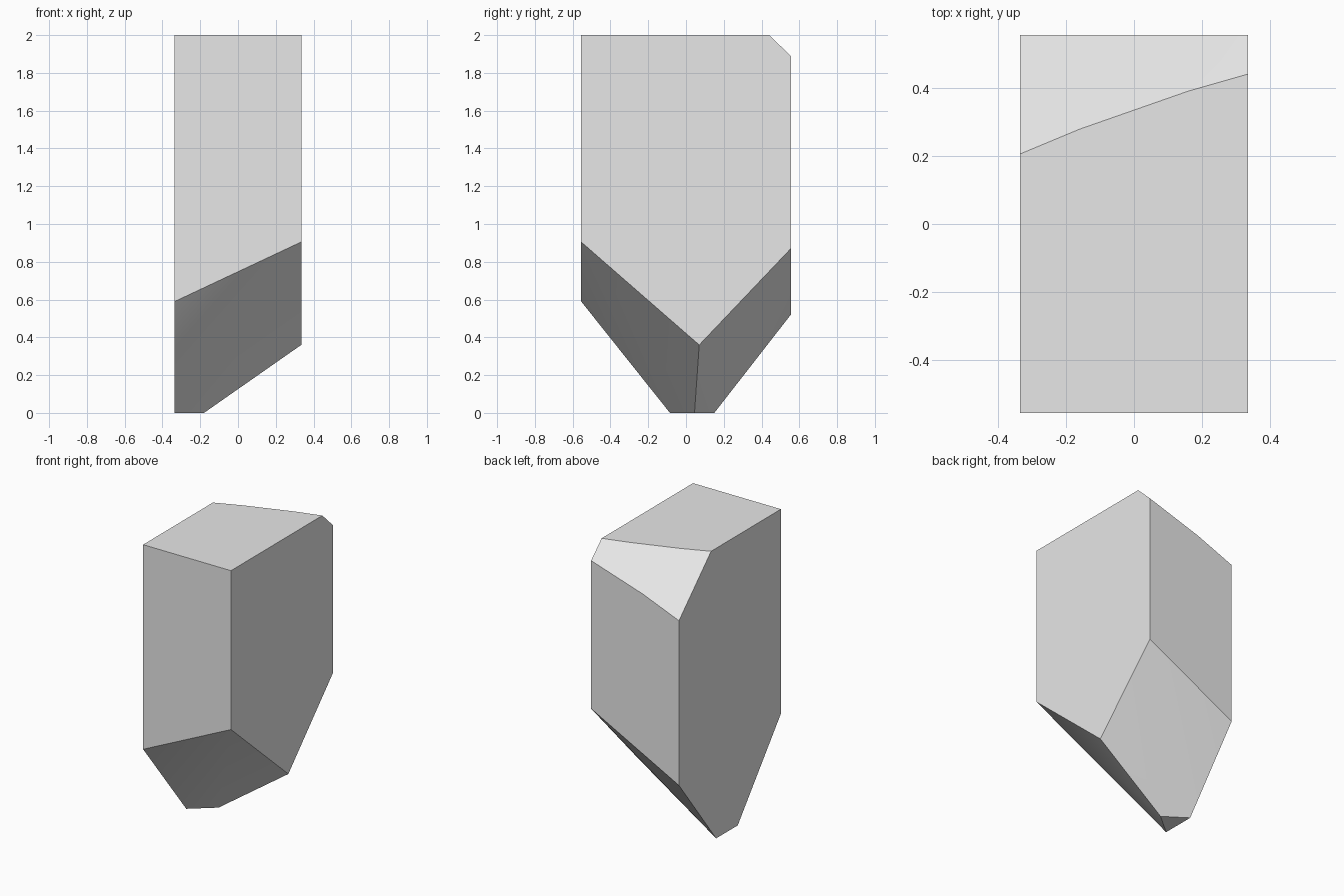
import bpy
import bmesh

# Remove the default object
default = bpy.data.objects.get("Cube")
if default:
    bpy.data.objects.remove(default, do_unlink=True)

# Single plain grey material
GREY = (0.8, 0.8, 0.8, 1.0)
mat = bpy.data.materials.new("light grey")
mat.use_nodes = True
mat.diffuse_color = GREY
bsdf = mat.node_tree.nodes["Principled BSDF"]
bsdf.inputs["Base Color"].default_value = GREY
bsdf.inputs["Roughness"].default_value = 0.8

W, D, H = 0.335, 0.555, 2.0   # half width, half depth, height

# Side outlines (y, z)
right_outline = [(-D, H), (-D, 0.59), (-0.085, 0), (0.15, 0),
                 (D, 0.52), (D, 1.655), (0.205, H)]
left_outline = [(-D, H), (-D, 0.905), (0.07, 0.36),
                (D, 0.87), (D, 1.89), (0.44, H)]

points = [(-W, y, z) for y, z in right_outline]
points += [(W, y, z) for y, z in left_outline]

# Tip corner, then the slightly bowed edges of the top chamfer
points.append((-0.18, 0.045, 0))
points += [(-0.16, 0.278, H), (0.16, 0.39, H)]
points += [(-0.06, D, 1.765), (0.145, D, 1.83)]

# Faceted stone block
bm = bmesh.new()
for p in points:
    bm.verts.new(p)
hull = bmesh.ops.convex_hull(bm, input=bm.verts[:])
loose = [v for v in bm.verts if not v.link_faces]
bmesh.ops.delete(bm, geom=loose, context="VERTS")
bmesh.ops.dissolve_limit(bm, angle_limit=0.01, verts=bm.verts[:], edges=bm.edges[:])
bmesh.ops.recalc_face_normals(bm, faces=bm.faces[:])

mesh = bpy.data.meshes.new("stone_shard")
bm.to_mesh(mesh)
bm.free()
mesh.materials.append(mat)
shard = bpy.data.objects.new("stone_shard", mesh)
bpy.context.collection.objects.link(shard)

# Soften only the very shallow folds inside each facet
bpy.context.view_layer.objects.active = shard
shard.select_set(True)
bpy.ops.object.shade_smooth_by_angle(angle=0.35)
